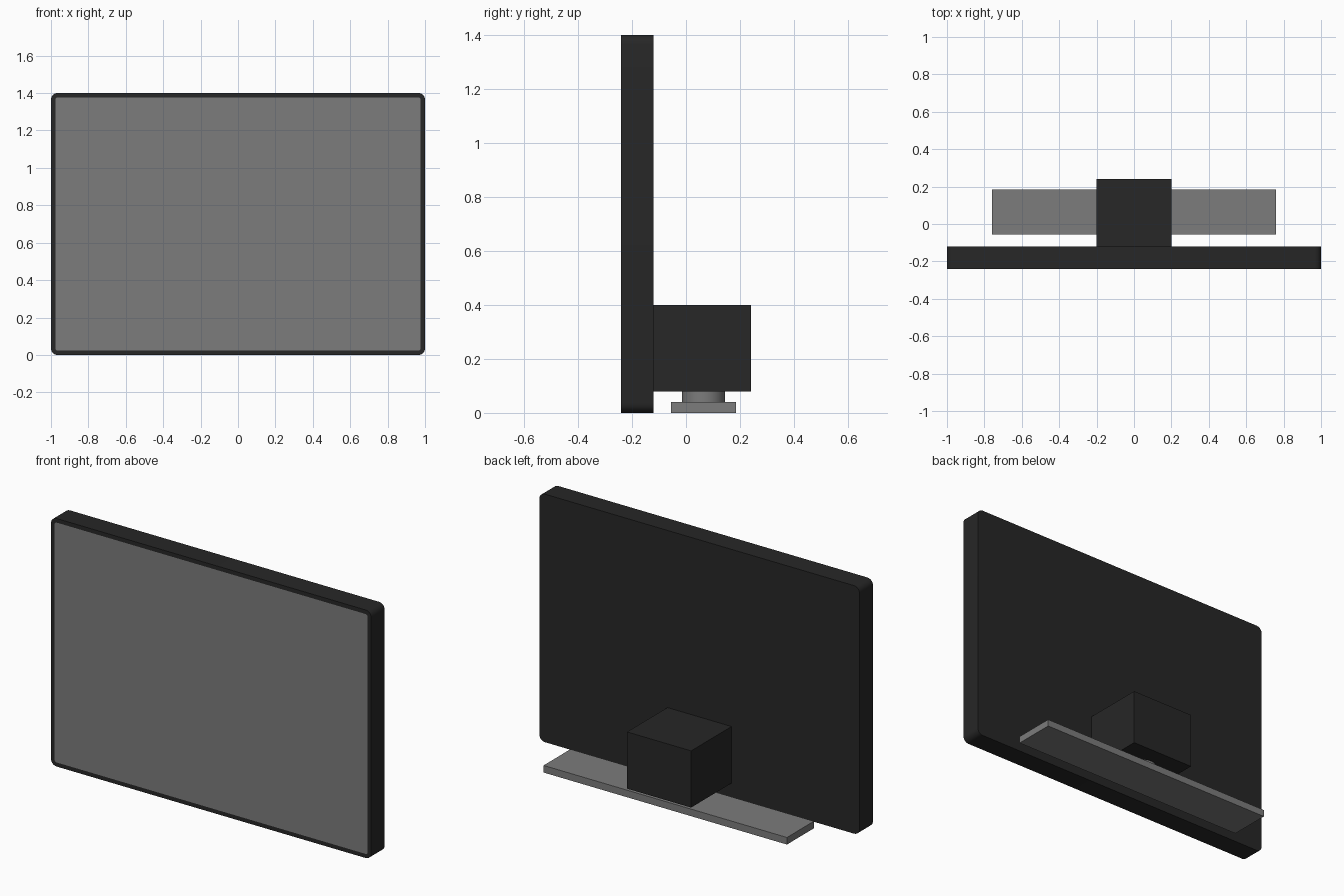
import bpy, bmesh, math
from mathutils import Vector

cube = bpy.data.objects.get("Cube")
if cube:
    bpy.data.objects.remove(cube, do_unlink=True)


def material(name, value):
    m = bpy.data.materials.new(name)
    m.use_nodes = True
    col = (value, value, value, 1)
    m.diffuse_color = col
    m.node_tree.nodes["Principled BSDF"].inputs["Base Color"].default_value = col
    return m


BLACK = material("black plastic", 0.02)
GREY = material("mid grey", 0.2)


def finish(name, bm, *mats):
    bmesh.ops.recalc_face_normals(bm, faces=bm.faces)
    me = bpy.data.meshes.new(name)
    bm.to_mesh(me)
    bm.free()
    ob = bpy.data.objects.new(name, me)
    bpy.context.collection.objects.link(ob)
    for m in mats:
        me.materials.append(m)
    bpy.ops.object.select_all(action="DESELECT")
    ob.select_set(True)
    bpy.context.view_layer.objects.active = ob
    bpy.ops.object.shade_smooth_by_angle(angle=math.radians(35))
    return ob


def box_mesh(lo, hi):
    lo, hi = Vector(lo), Vector(hi)
    bm = bmesh.new()
    bmesh.ops.create_cube(bm, size=1)
    bmesh.ops.scale(bm, vec=hi - lo, verts=bm.verts)
    bmesh.ops.translate(bm, vec=(lo + hi) / 2, verts=bm.verts)
    return bm


# Display panel with rounded corners and an inset screen face
bm = box_mesh((-1, -0.24, 0), (1, -0.12, 1.4))
corners = [e for e in bm.edges if abs(e.verts[0].co.y - e.verts[1].co.y) > 0.1]
bmesh.ops.bevel(bm, geom=corners, offset=0.035, segments=6, profile=0.5,
                affect="EDGES")
front = min(bm.faces, key=lambda f: f.calc_center_median().y)
bmesh.ops.inset_region(bm, faces=[front], thickness=0.023)
front.material_index = 1
finish("display_panel", bm, BLACK, GREY)

# Rear housing
finish("rear_housing", box_mesh((-0.2, -0.12, 0.08), (0.2, 0.24, 0.4)), BLACK)

# Round neck between housing and base
bm = bmesh.new()
bmesh.ops.create_cone(bm, cap_ends=True, segments=32, radius1=0.08,
                      radius2=0.08, depth=0.04)
bmesh.ops.translate(bm, vec=(0, 0.065, 0.06), verts=bm.verts)
finish("stand_neck", bm, GREY)

# Flat base
finish("stand_base", box_mesh((-0.76, -0.055, 0), (0.76, 0.185, 0.04)), GREY)
